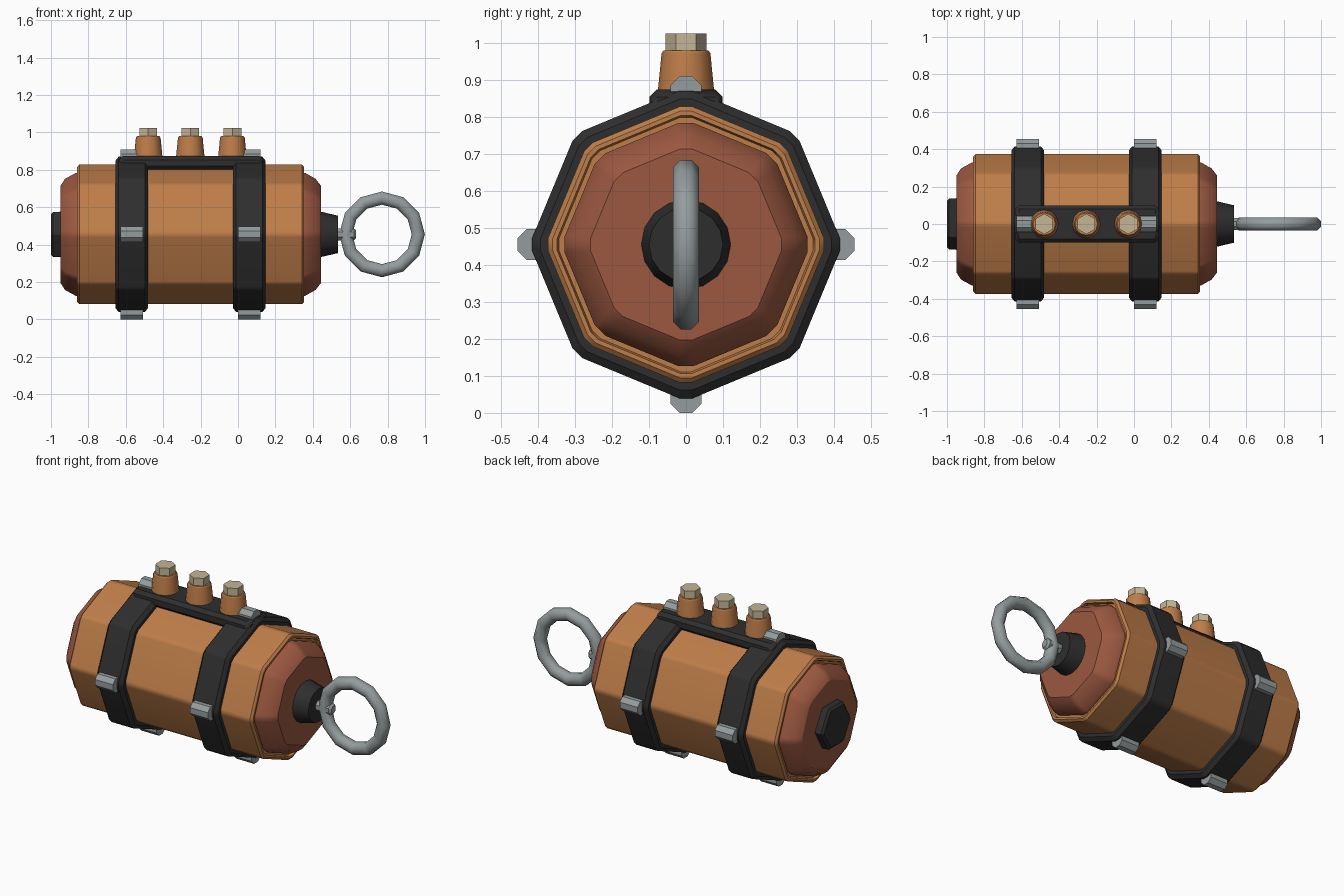
import bpy, bmesh
from math import pi, sin, cos, radians
from mathutils import Matrix, Vector

if "Cube" in bpy.data.objects:
    bpy.data.objects.remove(bpy.data.objects["Cube"])

AXIS_Z = 0.455  # height of the barrel axis
ALONG_X = Matrix.Translation((0, 0, AXIS_Z)) @ Matrix.Rotation(pi / 2, 4, 'Y')


def material(name, rgb):
    m = bpy.data.materials.new(name)
    m.use_nodes = True
    m.diffuse_color = (*rgb, 1)
    bsdf = m.node_tree.nodes["Principled BSDF"]
    bsdf.inputs["Base Color"].default_value = (*rgb, 1)
    bsdf.inputs["Roughness"].default_value = 0.6
    return m


COPPER = material("copper", (0.515, 0.205, 0.066))
RED = material("red_brown", (0.33, 0.098, 0.052))
DARK = material("dark_rubber", (0.027, 0.027, 0.027))
STEEL = material("grey_steel", (0.30, 0.335, 0.34))
BEIGE = material("pale_beige", (0.55, 0.46, 0.305))


def finish(bm, name, mat, matrix, angle=30, bevel=0):
    bmesh.ops.recalc_face_normals(bm, faces=bm.faces)
    mesh = bpy.data.meshes.new(name)
    bm.transform(matrix)
    bm.to_mesh(mesh)
    bm.free()
    mesh.materials.append(mat)
    obj = bpy.data.objects.new(name, mesh)
    bpy.context.collection.objects.link(obj)
    bpy.ops.object.select_all(action='DESELECT')
    obj.select_set(True)
    bpy.context.view_layer.objects.active = obj
    bpy.ops.object.shade_smooth_by_angle(angle=radians(angle))
    if bevel:
        mod = obj.modifiers.new("Bevel", 'BEVEL')
        mod.width = bevel
        mod.segments = 1
    mod = obj.modifiers.new("Weighted", 'WEIGHTED_NORMAL')
    mod.keep_sharp = True
    return obj


def section(sides, twist, cut):
    """Unit polygon; cut is the share of each side removed at its corners."""
    pts = [Vector((cos(twist + 2 * pi * i / sides), sin(twist + 2 * pi * i / sides)))
           for i in range(sides)]
    if not cut:
        return pts
    out = []
    for i, p in enumerate(pts):
        out += [p.lerp(pts[i - 1], cut), p.lerp(pts[(i + 1) % sides], cut)]
    return out


def lathe(name, mat, profile, sides, matrix=ALONG_X, twist=0, cut=0, closed=False, angle=30):
    """Sweep (position, radius) pairs round the local z axis."""
    bm = bmesh.new()
    shape = section(sides, twist, cut)
    rings = [[bm.verts.new((p.x * r, p.y * r, z)) for p in shape] for z, r in profile]
    pairs = list(zip(rings, rings[1:]))
    if closed:
        pairs.append((rings[-1], rings[0]))
    else:
        bm.faces.new(rings[0])
        bm.faces.new(rings[-1])
    n = len(shape)
    for a, b in pairs:
        for i in range(n):
            j = (i + 1) % n
            bm.faces.new((a[i], a[j], b[j], b[i]))
    return finish(bm, name, mat, matrix, angle)


# Barrel with chamfered rims and recessed ends
lathe("barrel", COPPER,
      [(-0.845, 0.35), (-0.86, 0.355), (-0.86, 0.367), (-0.848, 0.38),
       (0.342, 0.38), (0.354, 0.367), (0.354, 0.355), (0.339, 0.35)], 8, cut=0.06)

# Domed end caps
lathe("right_end_cap", RED,
      [(0.33, 0.337), (0.36, 0.337), (0.415, 0.305), (0.445, 0.265)], 8, cut=0.09)
lathe("left_end_cap", RED,
      [(-0.95, 0.265), (-0.925, 0.305), (-0.868, 0.337), (-0.83, 0.337)], 8, cut=0.09)

# Plugs at the two ends
lathe("ring_plug", DARK, [(0.44, 0.122), (0.535, 0.1)], 16)
lathe("left_plug", DARK,
      [(-1, 0.125), (-0.988, 0.139), (-0.94, 0.14)], 6, twist=pi / 2, cut=0.03)

# Straps, each with four clamps
for side, x in (("left", 0.06), ("right", -0.568)):
    lathe(side + "_strap", DARK,
          [(x - 0.088, 0.4), (x - 0.07, 0.423), (x + 0.07, 0.423), (x + 0.088, 0.4)],
          8, cut=0.06)
    for i, where in enumerate(("top", "front", "bottom", "back")):
        turn = Matrix.Rotation(i * pi / 2, 4, 'Z')
        place = ALONG_X @ turn @ Matrix.Translation((-0.413, 0, x))
        lathe(f"{side}_{where}_clamp", STEEL, [(-0.059, 0.0455), (0.059, 0.0455)],
              8, place, twist=pi / 8)

# Bar along the top
bm = bmesh.new()
bmesh.ops.create_cube(bm, size=1)
finish(bm, "top_bar", DARK,
       Matrix.Translation((-0.251, 0, 0.837)) @ Matrix.Diagonal((0.77, 0.198, 0.074, 1)),
       bevel=0.02)

# Three tapered terminals with hex nuts
for i, x in enumerate((-0.48, -0.255, -0.03)):
    place = Matrix.Translation((x, 0, 0))
    lathe(f"terminal_{i + 1}", COPPER,
          [(0.85, 0.078), (0.972, 0.066), (0.98, 0.06)], 12, place, angle=40)
    lathe(f"hex_nut_{i + 1}", BEIGE, [(0.97, 0.055), (1.025, 0.055)], 6, place, twist=pi / 2)

# Pull ring and the pin that holds it
loop = [(0.038 * sin(a), 0.194 + 0.038 * cos(a))
        for a in (pi / 8 + i * pi / 4 for i in range(8))]
lathe("pull_ring", STEEL, loop, 12,
      Matrix.Translation((0.77, 0, AXIS_Z)) @ Matrix.Rotation(pi / 2, 4, 'X'),
      closed=True, angle=50)
lathe("ring_pin", STEEL, [(0.52, 0.034), (0.62, 0.034), (0.632, 0.022)], 8, twist=pi / 8)
